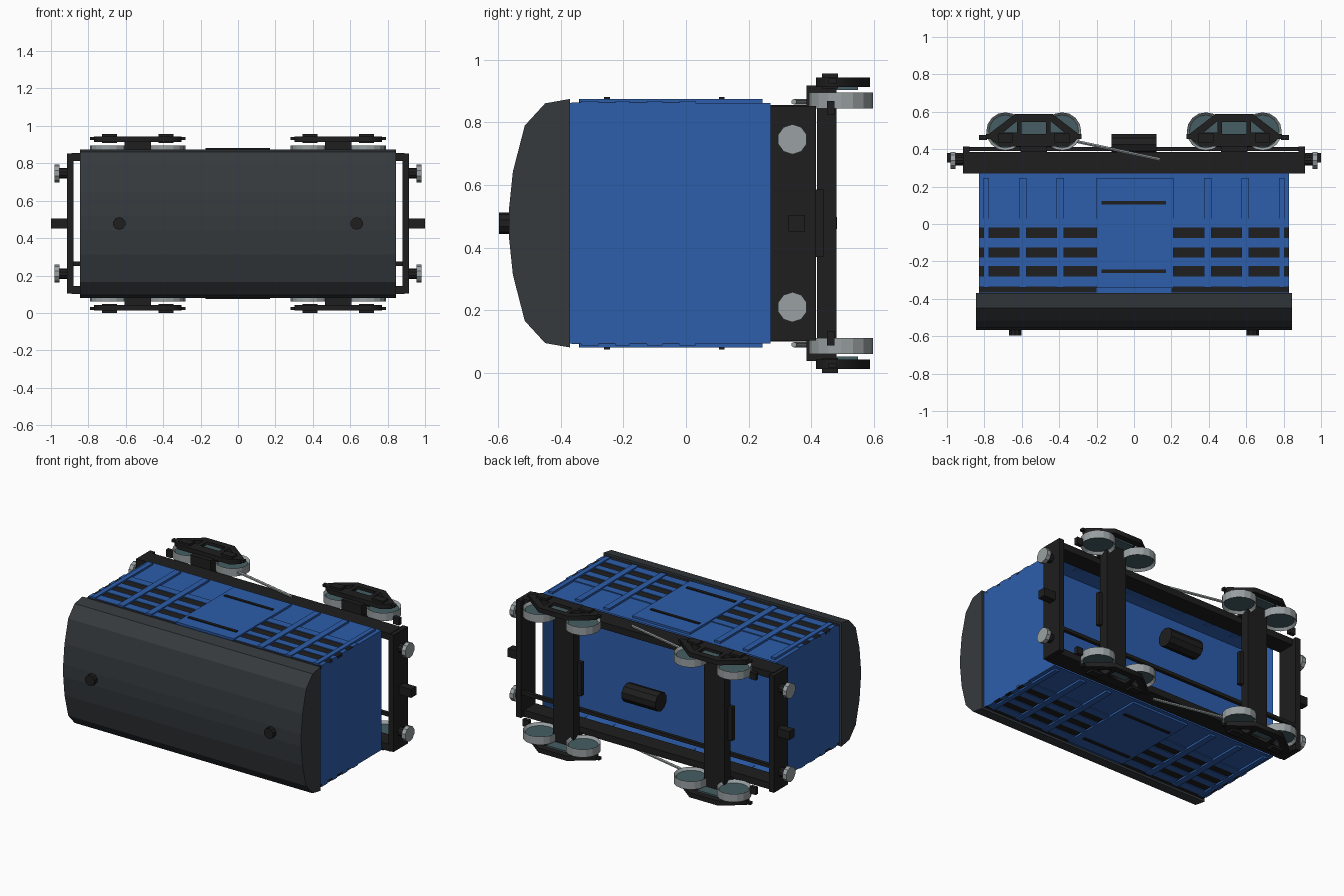
import bpy, bmesh, math
from mathutils import Matrix, Vector

if "Cube" in bpy.data.objects:
    bpy.data.objects.remove(bpy.data.objects["Cube"])

C = 0.478  # z of the wagon's lengthwise centre plane


def material(name, r, g, b):
    m = bpy.data.materials.new(name)
    m.diffuse_color = (r, g, b, 1)
    m.use_nodes = True
    m.node_tree.nodes["Principled BSDF"].inputs["Base Color"].default_value = m.diffuse_color
    return m


BLUE = material("blue_paint", 0.026, 0.11, 0.41)
DARK = material("black_iron", 0.014, 0.013, 0.014)
ROOF = material("roof_grey", 0.036, 0.042, 0.047)
STEEL = material("steel", 0.32, 0.35, 0.36)
TEAL = material("teal_grey", 0.06, 0.11, 0.125)


def finish(name, bm, *mats):
    bmesh.ops.recalc_face_normals(bm, faces=bm.faces)
    me = bpy.data.meshes.new(name)
    bm.to_mesh(me)
    bm.free()
    for m in mats:
        me.materials.append(m)
    ob = bpy.data.objects.new(name, me)
    bpy.context.collection.objects.link(ob)
    return ob


def add_box(bm, x0, x1, y0, y1, z0, z1):
    mat = Matrix.Translation(((x0 + x1) / 2, (y0 + y1) / 2, (z0 + z1) / 2)) @ \
        Matrix.Diagonal((x1 - x0, y1 - y0, z1 - z0, 1))
    bmesh.ops.create_cube(bm, size=1, matrix=mat)


def boxes(name, mat, xs, ys, ds, mx=False, mz=False):
    """Boxes for every x and y span; ds is measured from the centre plane."""
    bm = bmesh.new()
    for x0, x1 in xs:
        for y0, y1 in ys:
            for sx in ((1, -1) if mx else (1,)):
                for sz in ((1, -1) if mz else (1,)):
                    x = sorted((sx * x0, sx * x1))
                    z = sorted((C + sz * ds[0], C + sz * ds[1]))
                    add_box(bm, *x, y0, y1, *z)
    return finish(name, bm, mat)


def cylinder(name, mat, a, b, r, seg):
    a, b = Vector(a), Vector(b)
    rot = (b - a).to_track_quat('Z', 'Y').to_matrix().to_4x4()
    bm = bmesh.new()
    bmesh.ops.create_cone(bm, cap_ends=True, segments=seg, radius1=r, radius2=r,
                          depth=(b - a).length,
                          matrix=Matrix.Translation((a + b) / 2) @ rot)
    return finish(name, bm, mat)


# Body shell, hollow on the underside
bm = bmesh.new()
add_box(bm, -0.83, 0.83, -0.37, 0.27, C - 0.384, C + 0.384)
under = max(bm.faces, key=lambda f: f.calc_center_median().y)
bmesh.ops.inset_region(bm, faces=[under], thickness=0.03)
under = max((f for f in bm.faces if f.normal.y > 0.9), key=lambda f: len(
    [e for e in f.edges if all(abs(v.co.x) < 0.82 for v in e.verts)]))
bmesh.ops.translate(bm, verts=under.verts, vec=(0, -0.15, 0))
finish("body_shell", bm, BLUE)

# Slatted sides: dark openings, slats, posts and doors
BAY = [(0.2, 0.83)]
SLOTS = [(-0.365, -0.335), (-0.28, -0.225), (-0.18, -0.125), (-0.075, -0.02)]
boxes("side_openings", DARK, BAY, SLOTS, (0.37, 0.386), True, True)
boxes("side_slats", BLUE, BAY,
      [(-0.335, -0.28), (-0.225, -0.18), (-0.125, -0.075), (-0.02, 0.03)],
      (0.37, 0.39), True, True)
boxes("side_posts", BLUE, [(0.375, 0.415), (0.575, 0.615), (0.775, 0.805)],
      [(-0.34, 0.245)], (0.37, 0.397), True, True)
boxes("side_doors", BLUE, [(-0.2, 0.21)], [(-0.342, 0.245)], (0.37, 0.397), mz=True)
boxes("door_rails", DARK, [(-0.175, 0.17)], [(-0.262, -0.242), (0.105, 0.123)],
      (0.39, 0.403), mz=True)

# Arched roof extruded along the length
half = [(-0.37, 0.397), (-0.45, 0.383), (-0.515, 0.312), (-0.553, 0.165), (-0.566, 0.04)]
prof = half + [(y, -d) for y, d in reversed(half)]
bm = bmesh.new()
f = bm.faces.new([bm.verts.new((-0.845, y, C + d)) for y, d in prof])
ext = bmesh.ops.extrude_face_region(bm, geom=[f])["geom"]
bmesh.ops.translate(bm, vec=(1.69, 0, 0),
                    verts=[v for v in ext if isinstance(v, bmesh.types.BMVert)])
finish("roof", bm, ROOF)

# Underframe
boxes("solebars", DARK, [(-0.89, 0.89)], [(0.27, 0.385)], (0.335, 0.378), mz=True)
boxes("end_beams", DARK, [(0.88, 0.915)], [(0.27, 0.415)], (-0.375, 0.375), mx=True)
boxes("brake_pipe", DARK, [(-0.9, 0.9)], [(0.39, 0.412)], (-0.226, -0.204))
boxes("couplers", DARK, [(0.9, 1.0)], [(0.328, 0.38)], (-0.027, 0.027), mx=True)
cylinder("brake_cylinder", DARK, (-0.12, 0.425, C), (0.12, 0.425, C), 0.06, 10)

for sx in (1, -1):
    cylinder("roof_vent", DARK, (sx * 0.635, -0.54, C), (sx * 0.635, -0.597, C), 0.034, 10)
    for sz in (1, -1):
        z = C + sz * 0.268
        cylinder("buffer_shank", DARK, (sx * 0.9, 0.34, z), (sx * 0.96, 0.34, z), 0.028, 10)
        cylinder("buffer_head", STEEL, (sx * 0.955, 0.34, z), (sx * 0.982, 0.34, z), 0.048, 10)
for sz in (1, -1):
    z = C + sz * 0.388
    cylinder("brake_lever", STEEL, (-0.31, 0.442, z), (0.14, 0.345, z), 0.009, 6)


def side_frame(cx, sz):
    """Bogie side plate with three windows."""
    cu = bpy.data.curves.new("bogie_side_frame", 'CURVE')
    cu.dimensions, cu.fill_mode, cu.extrude = '2D', 'BOTH', 0.015
    r = [(0.1, 0.588), (0.235, 0.485), (0.235, 0.455), (0.18, 0.415)]
    tri = [(0.09, 0.55), (0.165, 0.488), (0.09, 0.488)]
    loops = [r + [(-x, y) for x, y in reversed(r)], tri, [(-x, y) for x, y in tri],
             [(-0.065, 0.48), (0.065, 0.48), (0.065, 0.545), (-0.065, 0.545)]]
    for loop in loops:
        sp = cu.splines.new('POLY')
        sp.points.add(len(loop) - 1)
        sp.use_cyclic_u = True
        for p, (x, y) in zip(sp.points, loop):
            p.co = (cx + x, y, 0, 1)
    ob = bpy.data.objects.new("bogie_side_frame", cu)
    bpy.context.collection.objects.link(ob)
    ob.location.z = C + sz * 0.45
    cu.materials.append(DARK)
    bpy.ops.object.select_all(action='DESELECT')
    ob.select_set(True)
    bpy.context.view_layer.objects.active = ob
    bpy.ops.object.convert(target='MESH')


def wheel(x, z):
    """Steel tyre with recessed teal discs on both faces."""
    bm = bmesh.new()
    bmesh.ops.create_cone(bm, cap_ends=True, segments=16, radius1=0.102, radius2=0.102,
                          depth=0.052, matrix=Matrix.Translation((x, 0.495, z)))
    for cap in [f for f in bm.faces if len(f.verts) > 4]:
        n = cap.normal.copy()
        bmesh.ops.inset_region(bm, faces=[cap], thickness=0.014)
        cap.material_index = 1
        for fc in bm.faces:
            if fc is not cap and len(fc.verts) == 4:
                fc.material_index = 0
        bmesh.ops.translate(bm, verts=cap.verts, vec=n * -0.016)
    finish("wheel", bm, STEEL, TEAL)


# Bogies
for sx in (1, -1):
    cx = sx * 0.536
    for sz in (1, -1):
        side_frame(cx, sz)
        for dx in (-0.152, 0.152):
            wheel(cx + dx, C + sz * 0.392)

B = 0.536
boxes("bolsters", DARK, [(B - 0.072, B + 0.072)], [(0.418, 0.48)], (-0.43, 0.43), mx=True)
boxes("bolster_end_pads", DARK, [(B - 0.072, B + 0.072)], [(0.385, 0.44)],
      (0.37, 0.44), True, True)
boxes("bolster_centre_plates", DARK, [(B - 0.1, B + 0.1)], [(0.412, 0.44)],
      (-0.108, 0.108), mx=True)
boxes("spring_boxes", TEAL, [(B - 0.07, B + 0.07)], [(0.475, 0.55)],
      (0.425, 0.447), True, True)
boxes("axle_bars", DARK, [(B - 0.255, B + 0.255)], [(0.455, 0.48)],
      (0.447, 0.463), True, True)
boxes("axle_boxes", DARK, [(B - 0.19, B - 0.112), (B + 0.112, B + 0.19)],
      [(0.435, 0.485)], (0.43, 0.478), True, True)
boxes("brake_hangers", DARK, [(0.785, 0.828)], [(0.45, 0.475)], (0.345, 0.39), True, True)
